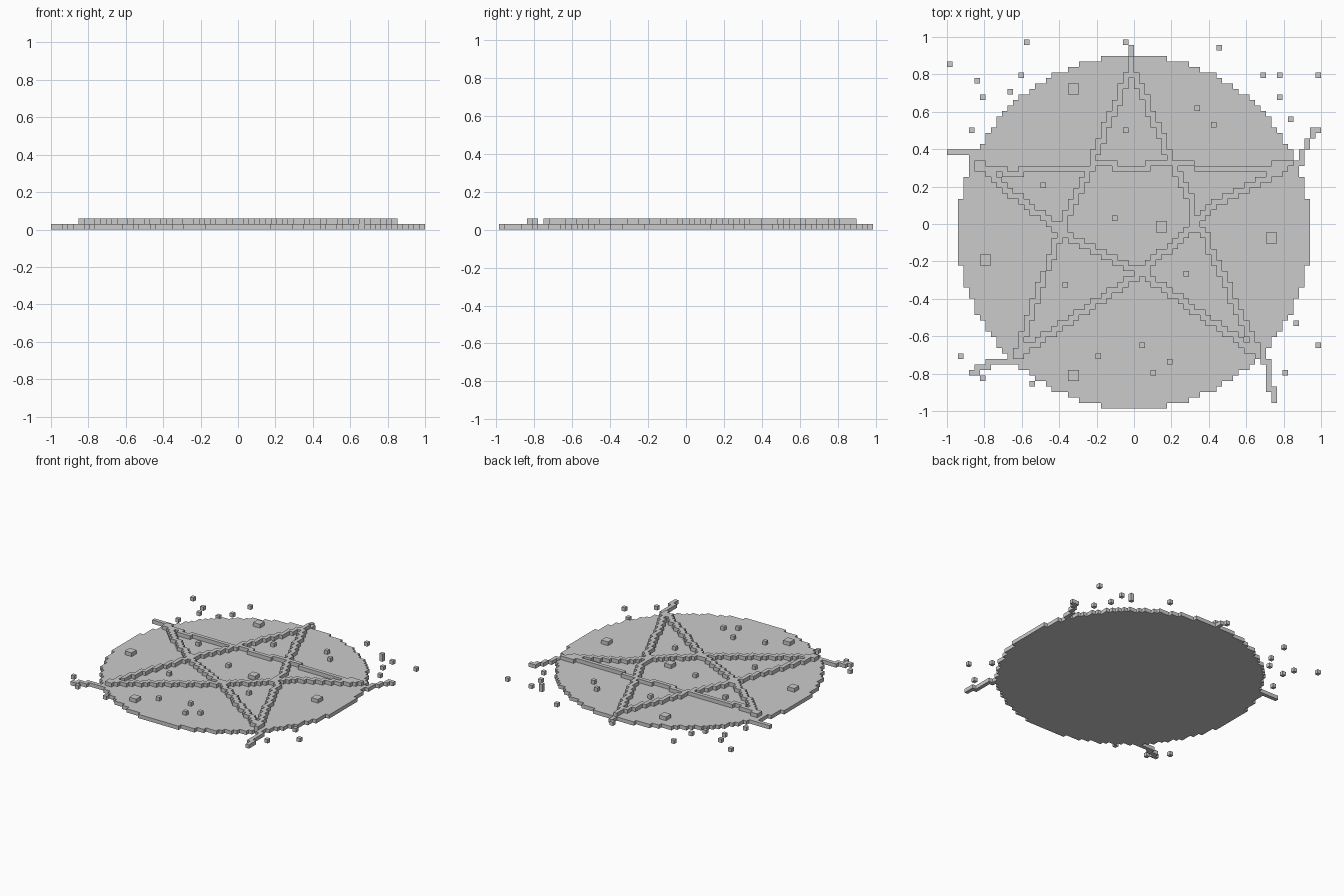
import bpy, bmesh
from mathutils import Vector

cube = bpy.data.objects.get("Cube")
if cube:
    bpy.data.objects.remove(cube, do_unlink=True)

CELL = 2 / 68                                # grid cell size
ORIGIN = Vector((-34, -33.5, 0)) * CELL      # corner of the cell grid

stone = bpy.data.materials.new("stone_grey")
stone.use_nodes = True
stone.diffuse_color = (0.6, 0.6, 0.6, 1)
stone.node_tree.nodes["Principled BSDF"].inputs["Base Color"].default_value = stone.diffuse_color


def on_disc(cell):
    return (cell[0] - 33.5) ** 2 + (cell[1] - 31.5) ** 2 < 32 ** 2


def trace(points):
    """Every grid cell crossed by a polyline."""
    cells = set()
    for a, b in zip(points, points[1:]):
        a, b = Vector(a), Vector(b)
        steps = int((b - a).length * 12) + 1
        for k in range(steps + 1):
            p = a.lerp(b, k / steps)
            cells.add((int(p.x), int(p.y)))
    return cells


def slab(name, cells, layer):
    """One-cell-thick solid covering a set of cells."""
    bm = bmesh.new()

    def quad(*corners):
        bm.faces.new([bm.verts.new(ORIGIN + Vector(c) * CELL) for c in corners])

    lo, hi = layer, layer + 1
    for i, j in cells:
        ring = [(i, j), (i + 1, j), (i + 1, j + 1), (i, j + 1)]
        quad(*[(x, y, hi) for x, y in ring])
        quad(*[(x, y, lo) for x, y in reversed(ring)])
        neighbours = [(i, j - 1), (i + 1, j), (i, j + 1), (i - 1, j)]
        for k, other in enumerate(neighbours):
            if other not in cells:
                a, b = ring[k], ring[(k + 1) % 4]
                quad((*a, lo), (*b, lo), (*b, hi), (*a, hi))
    bmesh.ops.remove_doubles(bm, verts=bm.verts, dist=CELL / 100)
    bmesh.ops.dissolve_limit(bm, angle_limit=0.01, verts=bm.verts, edges=bm.edges)
    mesh = bpy.data.meshes.new(name)
    bm.to_mesh(mesh)
    bm.free()
    mesh.materials.append(stone)
    bpy.context.collection.objects.link(bpy.data.objects.new(name, mesh))


def lay(name, cells):
    """Rest cells on the disc where it lies below, otherwise on the ground."""
    raised = {c for c in cells if on_disc(c)}
    if raised:
        slab(name + "_raised", raised, 1)
    if cells - raised:
        slab(name + "_ground", cells - raised, 0)


# Round base
slab("disc", {(i, j) for i in range(68) for j in range(67) if on_disc((i, j))}, 0)

# Five bars of the star
star_lines = [
    [(33.5, 62), (26.7, 45.5), (20.5, 32), (12.5, 9.5)],
    [(33.5, 62), (40.5, 45.5), (44.5, 38), (44.6, 34), (47, 31), (55.5, 12), (57, 9.5)],
    [(12.5, 9.5), (34.5, 24.3), (45.5, 33.5), (48, 36.5), (62.8, 44.4)],
    [(57, 9.5), (36.5, 24), (34, 25), (20.5, 32.3), (10, 40.5), (5.2, 44.5)],
    [(5.2, 44.5), (8, 43.5), (12, 42.8), (16, 43.5), (26, 43.5), (28, 44.5),
     (33, 43.5), (40, 44.5), (50, 43.5), (57, 43.5), (62.8, 44.5)],
]
# Ragged trails running off the five points
trails = [
    [(33.5, 62), (33.5, 65.5)],
    [(0.5, 46.5), (4.5, 46.5), (4.5, 45.5), (5.2, 44.5)],
    [(67.5, 50.5), (66.5, 50.5), (66.5, 49.5), (65.5, 48.5), (65.5, 47.5),
     (64.5, 46.5), (64.5, 44.5), (62.8, 44.5)],
    [(4.5, 6.5), (5.5, 6.5), (5.5, 7.5), (7.5, 7.5), (7.5, 8.5), (11.5, 8.5), (12.5, 9.5)],
    [(59.5, 1.5), (59.5, 3.5), (58.5, 3.5), (58.5, 8.5), (57.5, 8.5), (57, 9.5)],
]
star = set()
for line in star_lines + trails:
    star |= trace(line)
lay("star", star)

# Loose single cubes scattered around the rim
rim_bits = {(14, 66), (32, 66), (49, 65), (0, 62), (5, 59), (13, 60), (6, 56), (11, 57),
            (4, 50), (57, 60), (60, 60), (67, 60), (60, 56), (62, 52), (2, 9), (6, 5),
            (15, 4), (63, 15), (67, 11), (61, 6)}
lay("rim_pebbles", rim_bits)
slab("stacked_pebble", {(57, 60)}, 1)

# Single cubes lying on the disc
lay("disc_pebbles", {(45, 54), (48, 51), (32, 50), (17, 40), (30, 34), (43, 24),
                     (21, 22), (27, 9), (35, 11), (37, 6), (40, 8)})

# Larger two-by-two blocks on the disc
lay("disc_blocks", {(i + a, j + b) for i, j in [(22, 57), (38, 32), (6, 26), (58, 30), (22, 5)]
                    for a in (0, 1) for b in (0, 1)})
